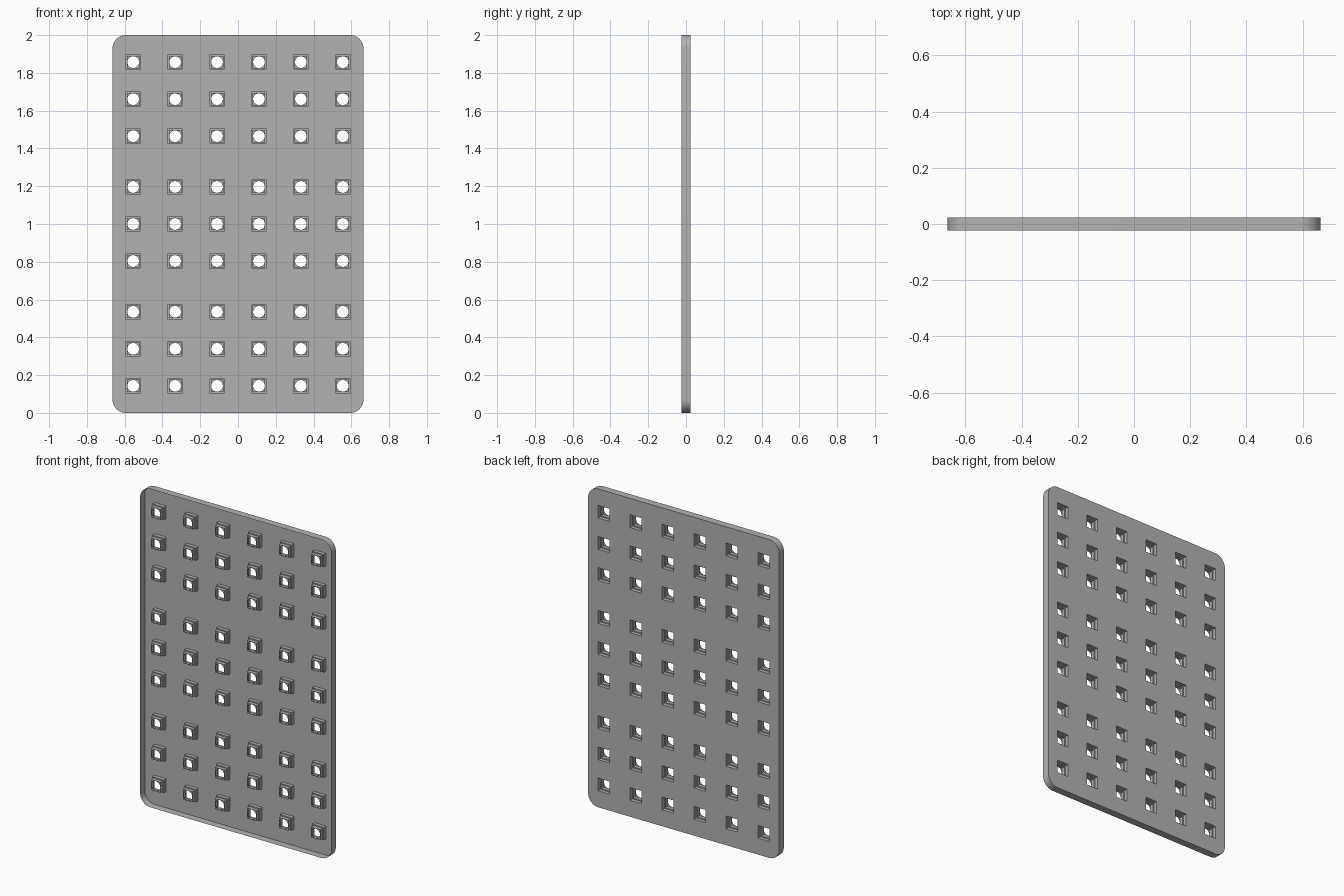
import bpy, bmesh, math

cube = bpy.data.objects.get("Cube")
if cube:
    bpy.data.objects.remove(cube, do_unlink=True)

WIDTH, HEIGHT, DEPTH, RADIUS = 1.328, 2.0, 0.046, 0.07
FRONT, BACK = -DEPTH / 2, DEPTH / 2
COLS, ROWS, GROUPS = 6, 3, 3
PITCH_X, PITCH_Z, PITCH_GROUP = 0.222, 0.196, 0.661
START_X = -PITCH_X * (COLS - 1) / 2
START_Z = HEIGHT / 2 - PITCH_GROUP - PITCH_Z
SOCKET = 0.04    # half width of the square opening
SIDES = 24

grey = bpy.data.materials.new("plain grey")
grey.use_nodes = True
grey.diffuse_color = (0.45, 0.45, 0.45, 1)
grey.node_tree.nodes["Principled BSDF"].inputs["Base Color"].default_value = (0.45, 0.45, 0.45, 1)


def finish(name, bm):
    mesh = bpy.data.meshes.new(name)
    bm.to_mesh(mesh)
    bm.free()
    mesh.materials.append(grey)
    obj = bpy.data.objects.new(name, mesh)
    bpy.context.collection.objects.link(obj)
    bpy.ops.object.select_all(action="DESELECT")
    obj.select_set(True)
    bpy.context.view_layer.objects.active = obj
    bpy.ops.object.shade_smooth_by_angle(angle=math.radians(30))
    return obj


def add_ring(bm, points, y):
    return [bm.verts.new((x, y, z)) for x, z in points]


def loft(bm, a, b):
    for i in range(len(a)):
        j = (i + 1) % len(a)
        bm.faces.new((a[i], a[j], b[j], b[i]))


def rounded_outline():
    points = []
    for corner, (sx, sz) in enumerate([(1, 1), (-1, 1), (-1, -1), (1, -1)]):
        cx = sx * (WIDTH / 2 - RADIUS)
        cz = HEIGHT / 2 + sz * (HEIGHT / 2 - RADIUS)
        for k in range(11):
            a = math.pi / 2 * (corner + k / 10)
            points.append((cx + RADIUS * math.cos(a), cz + RADIUS * math.sin(a)))
    return points


def circle(radius):
    angles = [math.tau * i / SIDES for i in range(SIDES)]
    return [(radius * math.cos(a), radius * math.sin(a)) for a in angles]


def square(half):
    # circle points pushed outwards onto a square
    return [(x * half / max(abs(x), abs(z)), z * half / max(abs(x), abs(z))) for x, z in circle(1)]


# Back panel with square openings
bm = bmesh.new()
loops = [add_ring(bm, rounded_outline(), BACK)]
for group in range(GROUPS):
    for row in range(ROWS):
        for col in range(COLS):
            cx = START_X + col * PITCH_X
            cz = START_Z + group * PITCH_GROUP + row * PITCH_Z
            corners = [(cx + sx * SOCKET, cz + sz * SOCKET)
                       for sx, sz in ((1, 1), (-1, 1), (-1, -1), (1, -1))]
            loops.append(add_ring(bm, corners, BACK))
edges = [bm.edges.new((ring[i - 1], ring[i])) for ring in loops for i in range(len(ring))]
bmesh.ops.triangle_fill(bm, edges=edges, use_beauty=True, normal=(0, 1, 0))
finish("back_panel", bm)

# Thin rim around the panel, open towards the front
bm = bmesh.new()
outline = rounded_outline()
loft(bm, add_ring(bm, outline, FRONT), add_ring(bm, outline, BACK))
bmesh.ops.recalc_face_normals(bm, faces=bm.faces)
finish("rim", bm)

# Stepped hollow socket with a round hole, repeated over the panel
bm = bmesh.new()
profile = [(square(SOCKET), BACK), (square(SOCKET), 0.0), (square(0.033), 0.0),
           (square(0.033), FRONT), (circle(0.031), FRONT)]
rings = [add_ring(bm, points, y) for points, y in profile]
for a, b in zip(rings, rings[1:]):
    loft(bm, a, b)
sockets = finish("sockets", bm)
sockets.location = (START_X, 0, START_Z)
for name, count, offset in (("columns", COLS, (PITCH_X, 0, 0)),
                            ("rows", ROWS, (0, 0, PITCH_Z)),
                            ("groups", GROUPS, (0, 0, PITCH_GROUP))):
    array = sockets.modifiers.new(name, "ARRAY")
    array.count = count
    array.use_relative_offset = False
    array.use_constant_offset = True
    array.constant_offset_displace = offset
